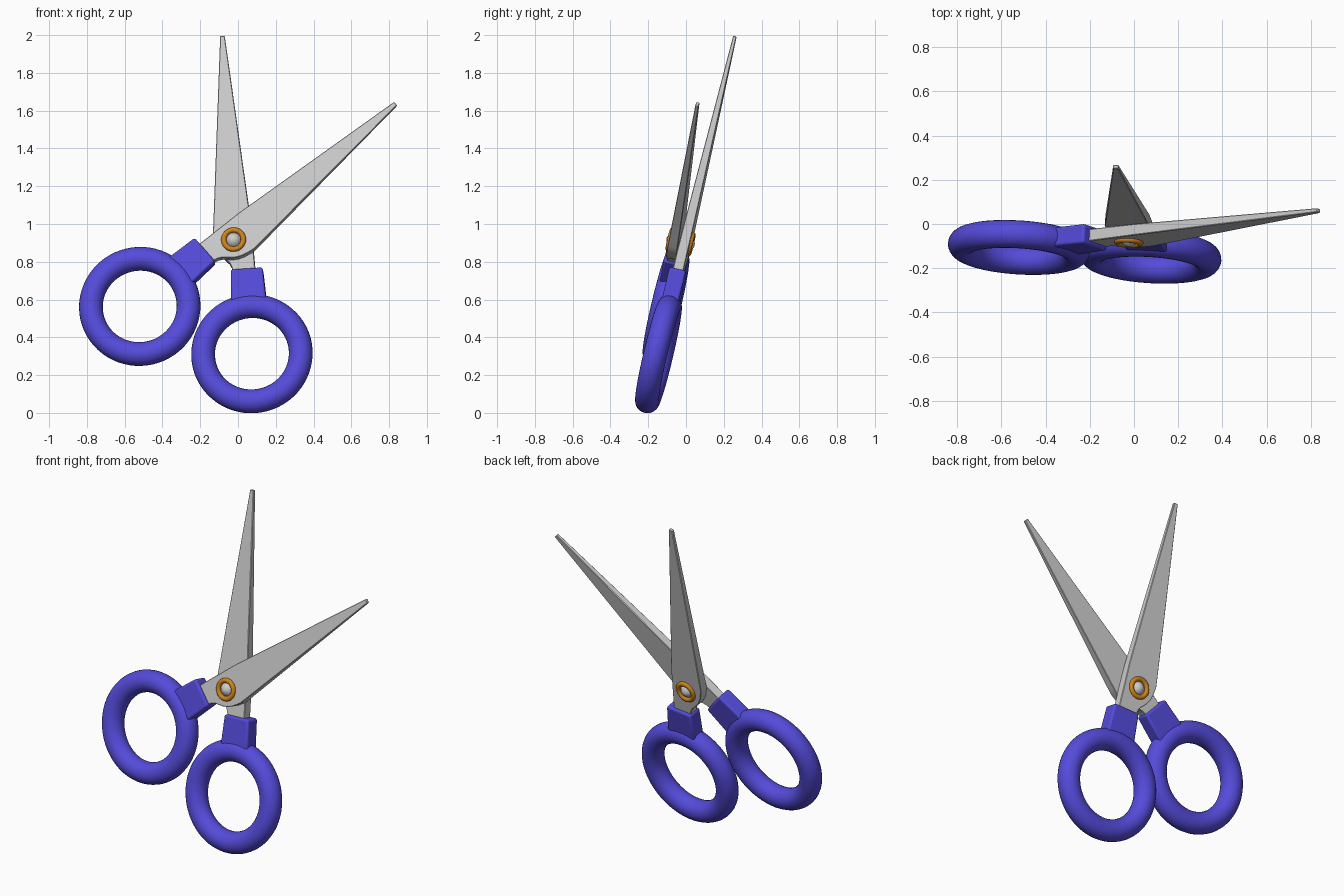
import bpy, bmesh
from math import sin, cos, radians, pi
from mathutils import Matrix, Vector

if "Cube" in bpy.data.objects:
    bpy.data.objects.remove(bpy.data.objects["Cube"])


def material(name, color):
    m = bpy.data.materials.new(name)
    m.diffuse_color = color
    m.use_nodes = True
    m.node_tree.nodes["Principled BSDF"].inputs["Base Color"].default_value = m.diffuse_color
    return m


blue = material("blue_plastic", (0.09, 0.07, 0.70, 1))
gold = material("gold_metal", (0.62, 0.23, 0.01, 1))

# Tilted plane of the scissors, with the origin at the pivot
ex = Vector((1, -0.063, 0)).normalized()
ey = Vector((0.063, 1, -0.235)).normalized()
ez = ex.cross(ey)
FRAME = Matrix.Translation((-0.02, -0.029, 0.905)) @ Matrix((ex, ey, ez)).transposed().to_4x4()


def finish(ob, matrix, mat=None, bevel=0, segments=1):
    ob.data.transform(matrix)
    bm = bmesh.new()
    bm.from_mesh(ob.data)
    bmesh.ops.recalc_face_normals(bm, faces=bm.faces)
    bm.to_mesh(ob.data)
    bm.free()
    if mat:
        ob.data.materials.append(mat)
    if bevel:
        mod = ob.modifiers.new("soft_edges", 'BEVEL')
        mod.width, mod.segments, mod.limit_method = bevel, segments, 'ANGLE'
        mod.angle_limit = radians(40)
    bpy.ops.object.select_all(action='DESELECT')
    ob.select_set(True)
    bpy.context.view_layer.objects.active = ob
    bpy.ops.object.shade_smooth_by_angle(angle=radians(35))


def slab(name, outline, thickness, matrix, mat=None, bevel=0, segments=1):
    """Extrude a (v, u) outline; thickness is a function of u."""
    bm = bmesh.new()
    sides = [[bm.verts.new((v, s * thickness(u) / 2, u)) for v, u in outline] for s in (-1, 1)]
    bm.faces.new(sides[0])
    bm.faces.new(sides[1][::-1])
    n = len(outline)
    for i in range(n):
        j = (i + 1) % n
        bm.faces.new((sides[0][i], sides[0][j], sides[1][j], sides[1][i]))
    me = bpy.data.meshes.new(name)
    bm.to_mesh(me)
    bm.free()
    ob = bpy.data.objects.new(name, me)
    bpy.context.collection.objects.link(ob)
    finish(ob, matrix, mat, bevel, segments)


def torus(name, major, minor, center, matrix, mat, seg=(64, 24)):
    bpy.ops.mesh.primitive_torus_add(major_radius=major, minor_radius=minor,
                                     major_segments=seg[0], minor_segments=seg[1])
    ob = bpy.context.object
    ob.name = name
    finish(ob, matrix @ Matrix.Translation(center) @ Matrix.Rotation(pi / 2, 4, 'X'), mat)


# Blade outline: point, outer shoulder, curved step into the tang, inner edge
BLADE = [(-0.012, 1.128), (0.012, 1.128), (0.108, 0.075), (0.110, 0.052), (0.107, 0.027),
         (0.100, -0.010), (0.088, -0.042), (0.072, -0.068), (0.052, -0.090), (0.034, -0.108),
         (0.023, -0.130), (0.017, -0.155), (0.012, -0.21), (-0.108, -0.21), (-0.102, -0.15), (-0.093, 0.117)]
GRIP = [(-0.142, -0.150), (0.026, -0.150), (0.036, -0.325), (-0.152, -0.325)]


def blade_thickness(u):
    return 0.056 - 0.038 * max(0, u) / 1.128


# Two mirrored halves, opened about the pivot
for label, angle, s, depth in (("back", -4.07, -1, 0.0275), ("front", 48.7, 1, -0.0275)):
    a = radians(angle)
    axes = Matrix(((s * cos(a), 0, sin(a)), (0, 1, 0), (-s * sin(a), 0, cos(a)))).to_4x4()
    m = FRAME @ Matrix.Translation((0, depth, 0)) @ axes
    slab(label + "_blade", BLADE, blade_thickness, m, None, 0.003)
    slab(label + "_grip_block", GRIP, lambda u: 0.09, m, blue, 0.012, 3)
    torus(label + "_finger_ring", 0.259, 0.063, (-0.058, 0, -0.607), m, blue)

# Pivot: gold collars and a domed rivet on both sides
for label, s in (("front", -1), ("back", 1)):
    torus(label + "_pivot_collar", 0.052, 0.014, (0, s * 0.055, 0), FRAME, gold, (40, 14))
bpy.ops.mesh.primitive_uv_sphere_add(segments=32, ring_count=16, radius=1)
rivet = bpy.context.object
rivet.name = "pivot_rivet"
finish(rivet, FRAME @ Matrix.Diagonal((0.052, 0.077, 0.052, 1)))
